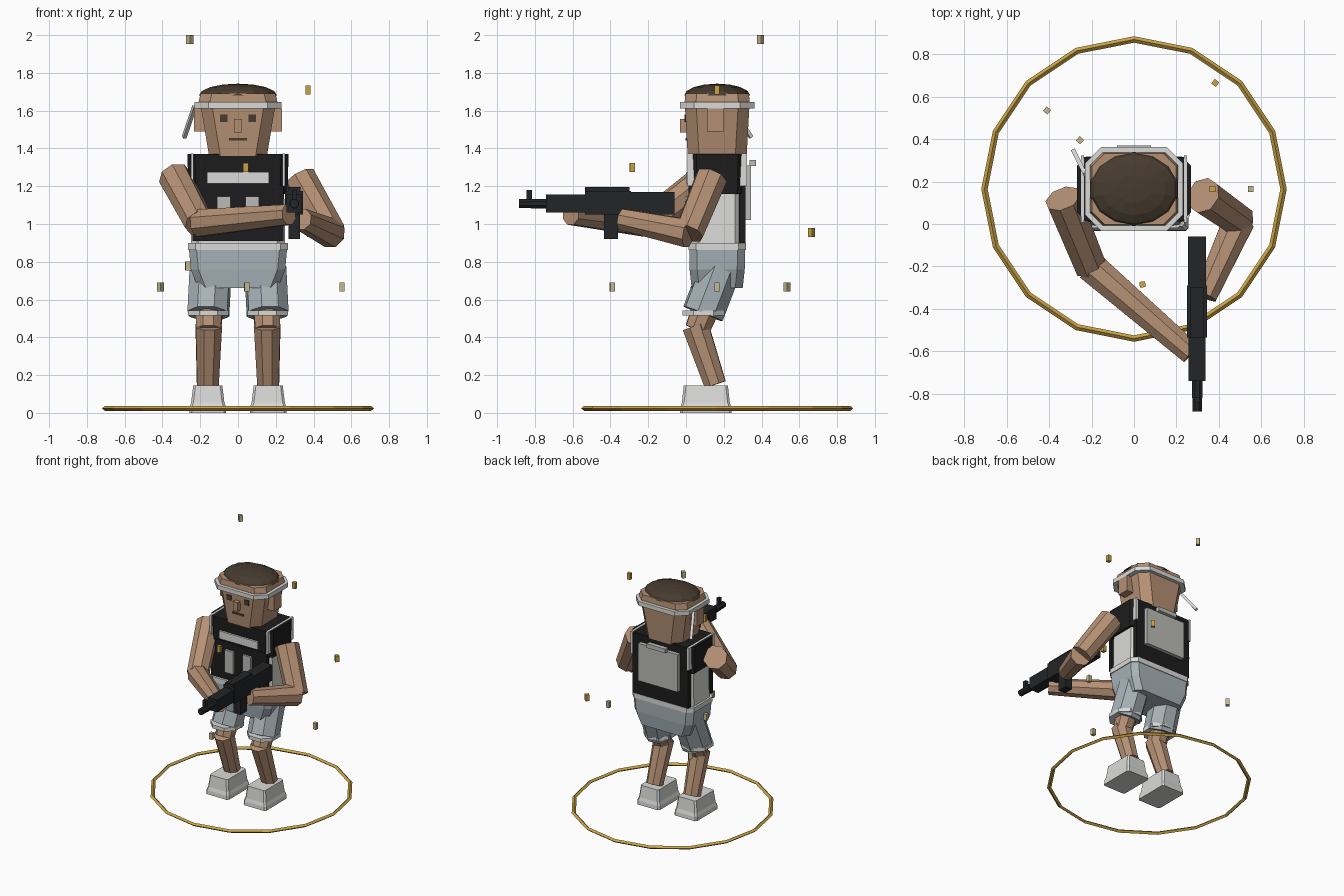
import bpy, bmesh, math
from mathutils import Vector, Matrix

if "Cube" in bpy.data.objects:
    bpy.data.objects.remove(bpy.data.objects["Cube"])

MID = 0.165  # y of the body's centre


def material(name, *rgb):
    m = bpy.data.materials.new(name)
    m.use_nodes = True
    m.diffuse_color = (*rgb, 1)
    m.node_tree.nodes["Principled BSDF"].inputs["Base Color"].default_value = (*rgb, 1)
    return m


skin = material("skin", 0.46, 0.28, 0.175)
white = material("white cloth", 0.7, 0.7, 0.69)
grey = material("pale grey", 0.5, 0.5, 0.48)
shorts_blue = material("blue grey cloth", 0.39, 0.45, 0.48)
black = material("vest black", 0.012, 0.012, 0.013)
gunmetal = material("gunmetal", 0.017, 0.018, 0.02)
brown = material("dark brown", 0.062, 0.044, 0.028)
gold = material("gold", 0.6, 0.37, 0.06)
pale_gold = material("pale gold", 0.55, 0.48, 0.27)


def finish(name, bm, mat):
    bmesh.ops.recalc_face_normals(bm, faces=bm.faces)
    mesh = bpy.data.meshes.new(name)
    bm.to_mesh(mesh)
    bm.free()
    mesh.materials.append(mat)
    ob = bpy.data.objects.new(name, mesh)
    bpy.context.collection.objects.link(ob)
    return ob


def box(name, x, y, z, mat):
    """Box from three (low, high) ranges."""
    bm = bmesh.new()
    size = [b - a for a, b in (x, y, z)]
    centre = [(a + b) / 2 for a, b in (x, y, z)]
    bmesh.ops.create_cube(bm, size=1, matrix=Matrix.Translation(centre) @ Matrix.Diagonal((*size, 1)))
    return finish(name, bm, mat)


def loft(name, sections, mat, x=0, y=MID, chamfer=0.04):
    """Stack of chamfered rectangles: (z, half width, half depth)."""
    bm = bmesh.new()
    rings = []
    for z, w, d in sections:
        pts = []
        for sx, sy in ((1, 1), (-1, 1), (-1, -1), (1, -1)):
            corner = [(sx * w, sy * (d - chamfer)), (sx * (w - chamfer), sy * d)]
            pts += corner if sx * sy > 0 else corner[::-1]
        rings.append([bm.verts.new((x + a, y + b, z)) for a, b in pts])
    for low, high in zip(rings, rings[1:]):
        for i in range(len(low)):
            j = (i + 1) % len(low)
            bm.faces.new((low[i], low[j], high[j], high[i]))
    bm.faces.new(rings[0])
    bm.faces.new(rings[-1])
    return finish(name, bm, mat)


def limb(name, start, end, r1, r2, mat, sides=8):
    """Tapered prism between two points."""
    a, b = Vector(start), Vector(end)
    turn = (b - a).to_track_quat("Z", "Y").to_matrix().to_4x4()
    turn = Matrix.Translation((a + b) / 2) @ turn @ Matrix.Rotation(math.pi / sides, 4, "Z")
    bm = bmesh.new()
    bmesh.ops.create_cone(bm, cap_ends=True, segments=sides, radius1=r1, radius2=r2,
                          depth=(b - a).length, matrix=turn)
    return finish(name, bm, mat)


# Legs, shorts and shoes
for side, s in (("left", 1), ("right", -1)):
    loft(side + "_shoe", [(0, 0.097, 0.137), (0.03, 0.096, 0.135), (0.055, 0.088, 0.127),
                          (0.145, 0.077, 0.117)], white, s * 0.16, 0.105, 0.012)
    limb(side + "_shin", (s * 0.155, 0.05, 0.46), (s * 0.16, 0.155, 0.15), 0.075, 0.062, skin)
    limb(side + "_thigh", (s * 0.15, 0.17, 0.72), (s * 0.155, 0.06, 0.44), 0.09, 0.07, skin)
    limb(side + "_shorts_leg", (s * 0.145, 0.18, 0.76), (s * 0.157, 0.09, 0.525), 0.115, 0.115, shorts_blue)
    loft(side + "_shorts_hem", [(0.515, 0.108, 0.112), (0.543, 0.108, 0.112)],
         white, s * 0.157, 0.093, 0.06)
loft("shorts", [(0.66, 0.21, 0.135), (0.76, 0.25, 0.146), (0.87, 0.26, 0.148)], shorts_blue)
loft("belt", [(0.862, 0.265, 0.153), (0.9, 0.265, 0.153)], white)

# Torso and vest
loft("shirt", [(0.89, 0.25, 0.135), (1.36, 0.24, 0.135)], white)
loft("vest_yoke", [(1.16, 0.262, 0.146), (1.37, 0.268, 0.15)], black)
box("vest_front", (-0.24, 0.24), (0.012, 0.04), (0.91, 1.2), black)
box("vest_back", (-0.24, 0.24), (0.28, 0.316), (0.9, 1.36), black)
box("chest_panel", (-0.165, 0.165), (0.002, 0.03), (1.215, 1.275), white)
for side, s in (("left", 1), ("right", -1)):
    box(side + "_chest_pocket", sorted((s * 0.04, s * 0.112)), (-0.004, 0.03), (0.97, 1.145), grey)
    box(side + "_shoulder_strap", sorted((s * 0.235, s * 0.25)), (0.008, 0.322), (1.2, 1.372), white)
box("back_pack", (-0.17, 0.17), (0.31, 0.345), (1.02, 1.31), grey)
box("pack_handle", (-0.08, 0.08), (0.335, 0.37), (1.308, 1.34), grey)

# Head
loft("head", [(1.36, 0.153, 0.156), (1.61, 0.195, 0.17), (1.65, 0.208, 0.172), (1.69, 0.198, 0.168)],
     skin, chamfer=0.06)
loft("headband", [(1.612, 0.23, 0.197), (1.645, 0.23, 0.197)], white, chamfer=0.075)
limb("headband_tail", (-0.23, 0.235, 1.62), (-0.285, 0.345, 1.46), 0.014, 0.014, white, 4)
box("nose", (-0.02, 0.02), (-0.032, 0.02), (1.485, 1.555), skin)
box("mouth", (-0.048, 0.048), (-0.002, 0.02), (1.442, 1.456), brown)
for side, s in (("left", 1), ("right", -1)):
    box(side + "_eye", sorted((s * 0.055, s * 0.095)), (-0.008, 0.01), (1.54, 1.58), brown)
    box(side + "_ear", sorted((s * 0.17, s * 0.233)), (0.11, 0.2), (1.49, 1.612), skin)

# Hair dome
bm = bmesh.new()
bmesh.ops.create_uvsphere(bm, u_segments=14, v_segments=8, radius=1)
bmesh.ops.delete(bm, geom=[v for v in bm.verts if v.co.z < -0.01], context="VERTS")
bmesh.ops.holes_fill(bm, edges=bm.edges)
bmesh.ops.transform(bm, verts=bm.verts,
                    matrix=Matrix.Translation((0, MID, 1.68)) @ Matrix.Diagonal((0.213, 0.175, 0.063, 1)))
finish("hair", bm, brown)

# Arms
right_elbow, left_elbow = (-0.205, -0.2, 1.005), (0.495, 0.015, 0.95)
limb("right_upper_arm", (-0.335, 0.12, 1.25), right_elbow, 0.088, 0.08, skin)
limb("right_forearm", right_elbow, (0.27, -0.61, 1.05), 0.078, 0.058, skin)
limb("left_upper_arm", (0.325, 0.135, 1.245), left_elbow, 0.088, 0.08, skin)
limb("left_forearm", left_elbow, (0.335, -0.34, 1.025), 0.08, 0.06, skin)

# Rifle
rifle = {
    "stock": ((0.255, 0.34), (-0.3, -0.06), (1.05, 1.17)),
    "receiver": ((0.25, 0.345), (-0.535, -0.29), (1.05, 1.175)),
    "top_rail": ((0.265, 0.33), (-0.535, -0.3), (1.17, 1.195)),
    "handguard": ((0.258, 0.338), (-0.74, -0.53), (1.06, 1.155)),
    "sight": ((0.285, 0.31), (-0.845, -0.815), (1.12, 1.18)),
    "magazine": ((0.268, 0.328), (-0.435, -0.36), (0.92, 1.06)),
}
for part, ranges in rifle.items():
    box("rifle_" + part, *ranges, gunmetal)
limb("rifle_barrel", (0.298, -0.73, 1.108), (0.298, -0.82, 1.108), 0.027, 0.027, gunmetal)
limb("rifle_muzzle", (0.298, -0.81, 1.108), (0.298, -0.885, 1.108), 0.025, 0.025, gunmetal)

# Ground ring
bm = bmesh.new()
profile = [bm.verts.new((0.705 + dx, 0, 0.024 + dz))
           for dx, dz in ((0.015, 0), (0, 0.013), (-0.015, 0), (0, -0.013))]
loop = [bm.edges.new((profile[i], profile[(i + 1) % 4])) for i in range(4)]
bmesh.ops.spin(bm, geom=profile + loop, axis=(0, 0, 1), cent=(0, 0, 0),
               angle=math.tau, steps=16, use_merge=True)
bmesh.ops.remove_doubles(bm, verts=bm.verts, dist=0.001)
finish("ground_ring", bm, gold).location.y = MID

# Floating chips, turned to face the middle
chips = [(gold, 0.37, 0.165, 1.71), (gold, 0.04, -0.285, 1.3), (gold, 0.383, 0.665, 0.955),
         (pale_gold, -0.255, 0.395, 1.976), (pale_gold, -0.41, 0.535, 0.667),
         (pale_gold, 0.55, 0.165, 0.667), (pale_gold, 0.047, -0.39, 0.667),
         (pale_gold, -0.265, 0.135, 0.777)]
for i, (mat, x, y, z) in enumerate(chips):
    chip = box(f"chip_{i + 1}", (-0.0135, 0.0135), (-0.0135, 0.0135), (-0.024, 0.024), mat)
    chip.location = (x, y, z)
    chip.rotation_euler.z = math.atan2(y - MID, x)
